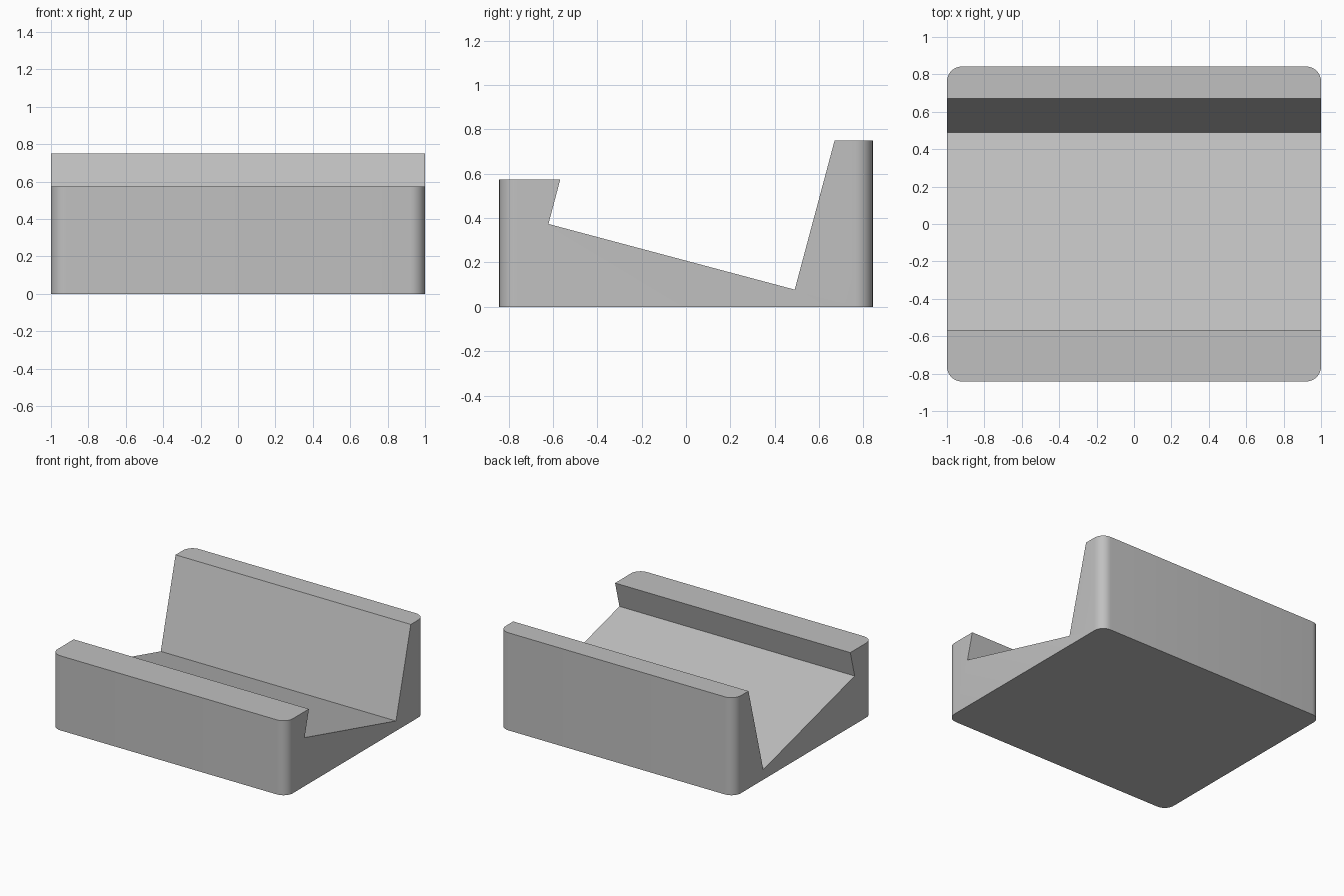
import bpy
import bmesh
import math

cube = bpy.data.objects.get("Cube")
if cube:
    bpy.data.objects.remove(cube, do_unlink=True)

HALF_W, HALF_D, RADIUS = 1.0, 0.842, 0.08

# Plain grey material
grey = bpy.data.materials.new("light_grey")
grey.use_nodes = True
colour = (0.53, 0.53, 0.53, 1)
grey.diffuse_color = colour
grey.node_tree.nodes["Principled BSDF"].inputs["Base Color"].default_value = colour

# Side profile (y, z): front lip, tilted cradle, leaning backrest
profile = [(-HALF_D, 0), (HALF_D, 0), (HALF_D, 0.75), (0.67, 0.75),
           (0.49, 0.077), (-0.62, 0.373), (-0.567, 0.573), (-HALF_D, 0.573)]

bm = bmesh.new()
side = bm.faces.new([bm.verts.new((-HALF_W, y, z)) for y, z in profile])
extrusion = bmesh.ops.extrude_face_region(bm, geom=[side])
new_verts = [g for g in extrusion["geom"] if isinstance(g, bmesh.types.BMVert)]
bmesh.ops.translate(bm, verts=new_verts, vec=(2 * HALF_W, 0, 0))

# Close the starting side if the extrusion removed it
open_edges = [e for e in bm.edges if e.is_boundary]
if open_edges:
    bmesh.ops.holes_fill(bm, edges=open_edges, sides=0)

# Round the four upright outer corners
corners = [e for e in bm.edges
           if all(abs(abs(v.co.y) - HALF_D) < 0.001 for v in e.verts)
           and abs(e.verts[0].co.z - e.verts[1].co.z) > 0.1]
bmesh.ops.bevel(bm, geom=corners, offset=RADIUS, offset_type='OFFSET',
                segments=8, profile=0.5, affect='EDGES')
bmesh.ops.recalc_face_normals(bm, faces=bm.faces)

mesh = bpy.data.meshes.new("cradle_stand")
bm.to_mesh(mesh)
bm.free()
mesh.materials.append(grey)
stand = bpy.data.objects.new("cradle_stand", mesh)
bpy.context.collection.objects.link(stand)

# Smooth corners, crisp edges
bpy.ops.object.select_all(action='DESELECT')
stand.select_set(True)
bpy.context.view_layer.objects.active = stand
bpy.ops.object.shade_smooth_by_angle(angle=math.radians(14))
